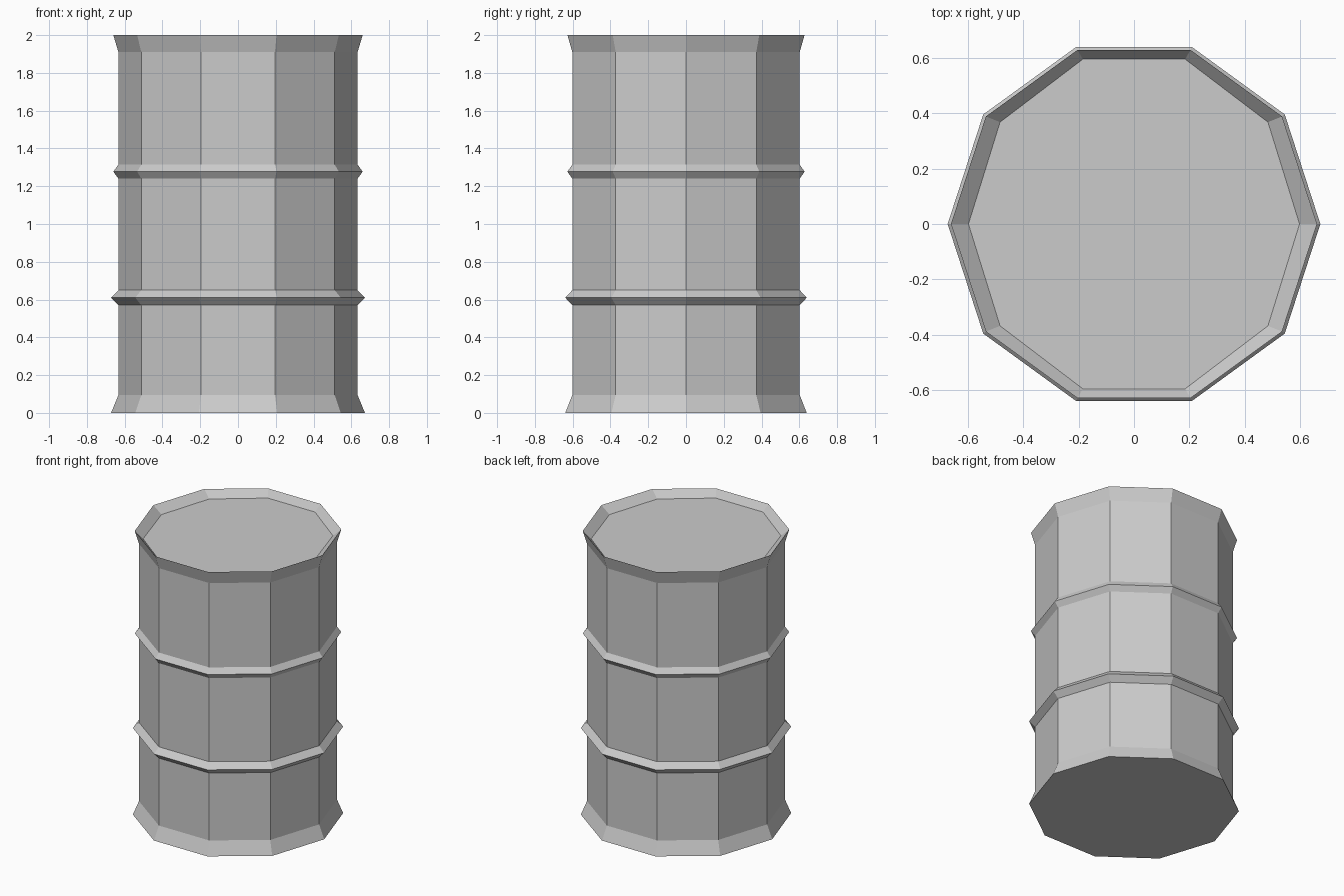
import bpy
import bmesh
from math import cos, sin, pi

cube = bpy.data.objects.get("Cube")
if cube:
    bpy.data.objects.remove(cube, do_unlink=True)

SIDES = 10

# One flat grey for the whole drum
grey = bpy.data.materials.new("drum_grey")
grey.use_nodes = True
colour = (0.6, 0.6, 0.6, 1)
grey.diffuse_color = colour
grey.node_tree.nodes["Principled BSDF"].inputs["Base Color"].default_value = colour

# Profile from the base up to the recessed lid: (x radius, y radius, height)
BODY = 0.633
profile = [(r, r, z) for r, z in [
    (0.672, 0), (BODY, 0.095),                              # flared foot
    (BODY, 0.57), (0.672, 0.61), (BODY, 0.65),              # lower hoop
    (BODY, 1.24), (0.66, 1.277), (BODY, 1.315),             # upper hoop
    (BODY, 1.91), (0.66, 2.0),                              # flared rim
]] + [(0.597, 0.625, 1.95)]                                 # sunken lid edge

bm = bmesh.new()
rings = []
for rx, ry, z in profile:
    angles = [2 * pi * i / SIDES for i in range(SIDES)]
    rings.append([bm.verts.new((rx * cos(a), ry * sin(a), z)) for a in angles])

# Walls between neighbouring rings, then the base and the lid
for low, high in zip(rings, rings[1:]):
    for i in range(SIDES):
        j = (i + 1) % SIDES
        bm.faces.new((low[i], low[j], high[j], high[i]))
bm.faces.new(rings[0][::-1])
bm.faces.new(rings[-1])

mesh = bpy.data.meshes.new("drum")
bm.to_mesh(mesh)
bm.free()
mesh.materials.append(grey)
drum = bpy.data.objects.new("drum", mesh)
bpy.context.collection.objects.link(drum)
